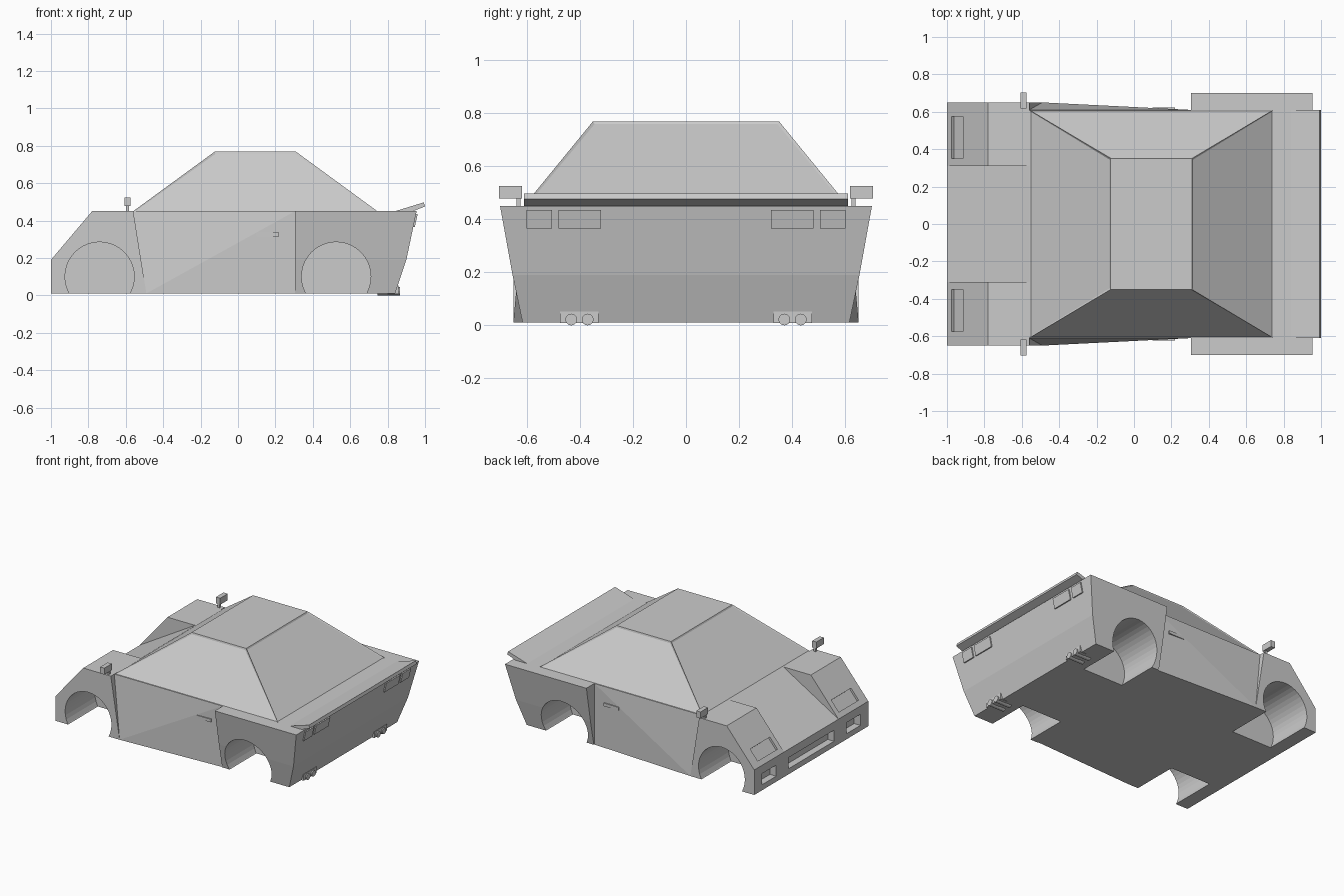
import bpy, bmesh, math
from mathutils import Matrix, Vector

if "Cube" in bpy.data.objects:
    bpy.data.objects.remove(bpy.data.objects["Cube"])


def finish(name, bm, mirror=False):
    bmesh.ops.recalc_face_normals(bm, faces=bm.faces)
    mesh = bpy.data.meshes.new(name)
    bm.to_mesh(mesh)
    bm.free()
    ob = bpy.data.objects.new(name, mesh)
    bpy.context.collection.objects.link(ob)
    if mirror:
        add_mirror(ob)
    return ob


def add_mirror(ob):
    m = ob.modifiers.new("mirror", 'MIRROR')
    m.use_axis = (False, True, False)
    m.use_clip = False
    m.use_mirror_merge = False


def prism(name, profile, y0, y1, mirror=False):
    """Extrude an (x, z) profile from y0 to y1."""
    bm = bmesh.new()
    a = [bm.verts.new((x, y0, z)) for x, z in profile]
    b = [bm.verts.new((x, y1, z)) for x, z in profile]
    bm.faces.new(a)
    bm.faces.new(b[::-1])
    for i in range(len(a)):
        j = (i + 1) % len(a)
        bm.faces.new((a[i], b[i], b[j], a[j]))
    return finish(name, bm, mirror)


def sym_hull(points):
    """Convex solid from points reflected across y = 0."""
    bm = bmesh.new()
    for x, y, z in points:
        bm.verts.new((x, y, z))
        bm.verts.new((x, -y, z))
    bmesh.ops.convex_hull(bm, input=bm.verts)
    bmesh.ops.dissolve_limit(bm, angle_limit=math.radians(0.3), verts=bm.verts, edges=bm.edges)
    return bm


def box(name, lo, hi, mirror=False, turn=0.0):
    lo, hi = Vector(lo), Vector(hi)
    bm = bmesh.new()
    mat = (Matrix.Translation((lo + hi) / 2) @ Matrix.Rotation(turn, 4, 'Y')
           @ Matrix.Diagonal((*(hi - lo), 1)))
    bmesh.ops.create_cube(bm, size=1, matrix=mat)
    return finish(name, bm, mirror)


def cylinder(bm, centre, radius, length, axis, segments):
    rot = Matrix.Rotation(math.pi / 2, 4, axis)
    bmesh.ops.create_cone(bm, cap_ends=True, segments=segments, radius1=radius, radius2=radius,
                          depth=length, matrix=Matrix.Translation(centre) @ rot)


def arch_cutter(x, mirror=False):
    bm = bmesh.new()
    cylinder(bm, (x, 0.56, 0.1), 0.185, 0.5, 'X', 40)
    return finish("arch_cutter", bm, mirror)


def cut(ob, *cutters):
    bpy.context.view_layer.objects.active = ob
    for c in cutters:
        c.hide_render = True
        m = ob.modifiers.new("cut", 'BOOLEAN')
        m.operation, m.solver, m.object = 'DIFFERENCE', 'EXACT', c
        bpy.ops.object.modifier_apply(modifier=m.name)
        bpy.data.objects.remove(c)


# sunken sloping hood between the fenders, with the centre grille opening
hood = prism("hood", [(-1, .01), (-1, .19), (-.56, .45), (-.49, .01)], -.31, .31)
cut(hood, box("grille_cutter", (-1.05, -.26, .05), (-.95, .26, .13)))

# front fenders with wheel arch, headlight recess and lower side opening
fender = prism("front_fenders", [(-1, .01), (-1, .19), (-.78, .45), (-.56, .45), (-.49, .01)], .31, .65)
slope = math.atan2(.26, .22)
cut(fender,
    arch_cutter(-.74),
    box("light_cutter", (-.9915, .35, .24), (-.8985, .575, .27), turn=-slope),
    box("vent_cutter", (-1.05, .40, .05), (-.95, .56, .13)))
add_mirror(fender)

# door section, leaning out towards the front sill
finish("door_section", sym_hull([(-.56, .61, .45), (.305, .61, .45), (.305, .61, .01), (-.49, .65, .01)]))

# flared rear section with wheel arches
rear = finish("rear_section", sym_hull([
    (.305, .70, .45), (.955, .70, .45), (.305, .653, .19),
    (.90, .653, .19), (.305, .615, .01), (.84, .615, .01)]))
cut(rear, arch_cutter(.525, mirror=True))

# cabin with slightly inset window panes
bm = sym_hull([(-.56, .61, .45), (.745, .61, .45), (-.125, .35, .768), (.31, .35, .768)])
bm.normal_update()
panes = [f for f in bm.faces if abs(f.normal.z) < .95]
bmesh.ops.inset_individual(bm, faces=panes, thickness=.012, depth=-.005)
finish("cabin", bm)

# rear spoiler
prism("spoiler", [(.84, .45), (.993, .497), (1.0, .475), (.93, .448)], -.61, .61)

# tail lights on the tilted rear panel
for name, y0, y1 in (("outer_tail_light", .505, .60), ("inner_tail_light", .32, .48)):
    prism(name, [(.925, .365), (.945, .365), (.961, .435), (.935, .435)], y0, y1, mirror=True)

# exhaust brackets and twin pipes
box("exhaust_bracket", (.80, .33, .008), (.857, .475, .053), mirror=True)
bm = bmesh.new()
for y in (.37, .432):
    cylinder(bm, (.805, y, .022), .022, .12, 'Y', 16)
finish("exhaust_pipes", bm, mirror=True)

# wing mirrors and their stalks
box("wing_mirror", (-.608, .618, .477), (-.575, .703, .524), mirror=True)
box("mirror_stalk", (-.60, .622, .445), (-.583, .638, .48), mirror=True)

# door handles
box("door_handle", (.10, .60, .315), (.22, .624, .337), mirror=True)
